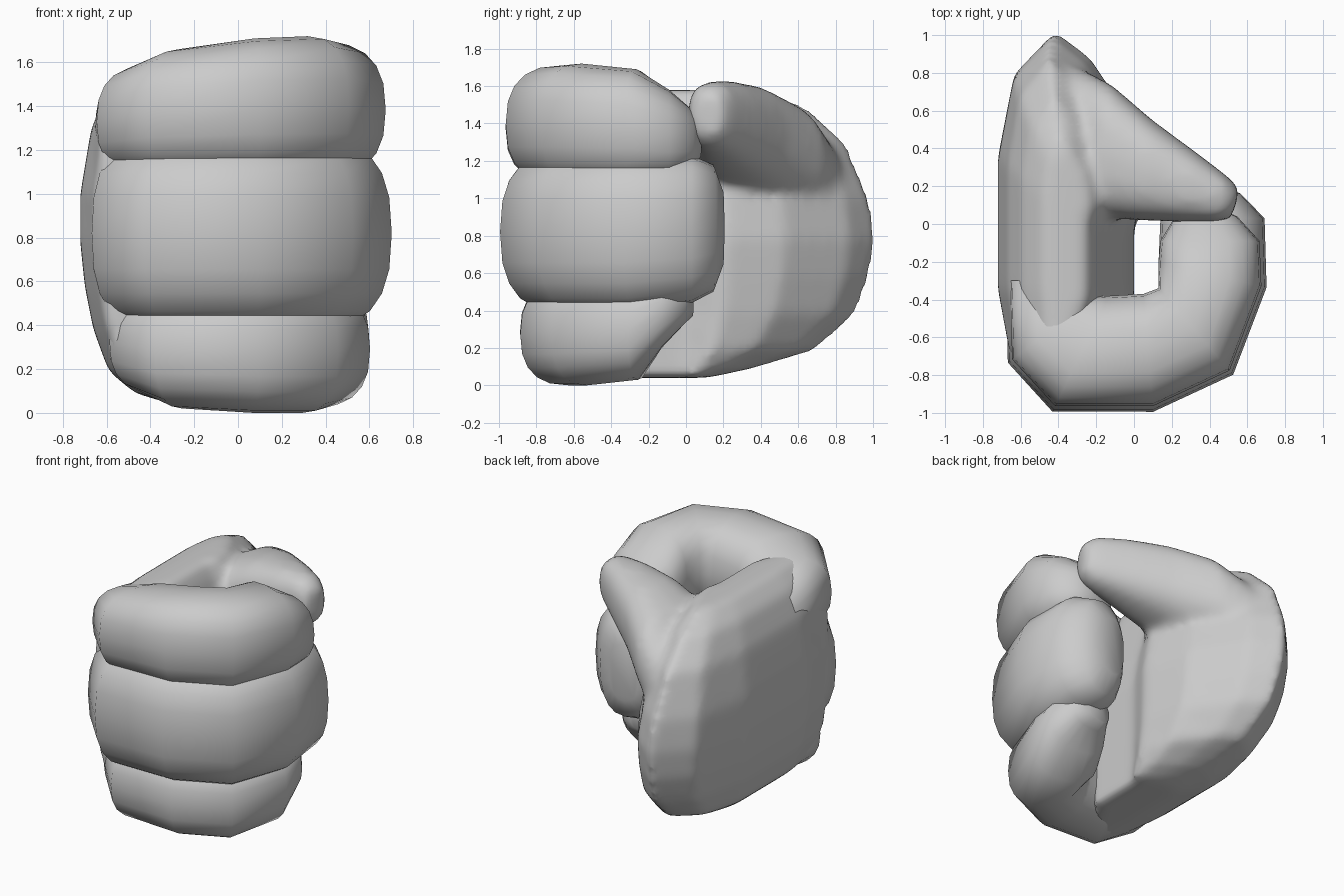
import bpy, bmesh, math
from mathutils import Vector

if "Cube" in bpy.data.objects:
    bpy.data.objects.remove(bpy.data.objects["Cube"])


def loft(name, rings):
    """Skin a list of closed rings and cap both ends."""
    bm = bmesh.new()
    vs = [[bm.verts.new(p) for p in r] for r in rings]
    n = len(vs[0])
    for a, b in zip(vs, vs[1:]):
        for i in range(n):
            j = (i + 1) % n
            bm.faces.new((a[i], a[j], b[j], b[i]))
    bm.faces.new(vs[0][::-1])
    bm.faces.new(vs[-1])
    bmesh.ops.recalc_face_normals(bm, faces=bm.faces)
    me = bpy.data.meshes.new(name)
    bm.to_mesh(me)
    bm.free()
    ob = bpy.data.objects.new(name, me)
    bpy.context.collection.objects.link(ob)
    return ob


def ring(outer, inner, lo, hi, n=20, power=0.8):
    """Upright rounded section between an outer and an inner plan point."""
    o, i = Vector((*outer, 0)), Vector((*inner, 0))
    mid, half = (o + i) / 2, (o - i) / 2
    pts = []
    for k in range(n):
        a = math.tau * k / n
        c, s = math.cos(a), math.sin(a)
        c = math.copysign(abs(c) ** power, c)
        s = math.copysign(abs(s) ** power, s)
        p = mid + half * c
        p.z = (lo + hi) / 2 + s * (hi - lo) / 2
        pts.append(p)
    return pts


def shrink(r, f, push):
    """Smaller copy of a ring, pushed along, to round off a tip."""
    c = sum(r, Vector()) / len(r)
    return [c + (p - c) * f + Vector(push) for p in r]


# palm: horizontal sections (z, left x, inner x, back y)
levels = [(.04, -.30, 0, .12), (.09, -.47, 0, .36), (.19, -.59, 0, .70),
          (.38, -.66, 0, .91), (.58, -.70, 0, .99), (.78, -.72, 0, 1.02),
          (1.0, -.72, -.04, .99), (1.3, -.67, -.14, .86),
          (1.48, -.59, -.2, .66), (1.58, -.47, -.26, .42)]
plan = [(.1, 0, -.72), (0, 0, -.35), (0, .35, 0), (.12, .78, 0), (.42, 1, 0),
        (.68, .86, 0), (1, .52, 0), (1.12, .2, 0), (1, 0, 0), (1, 0, -.4), (.5, 0, -.7)]
palm = loft("palm_and_thumb", [[(xl + t * (xi - xl), f * yb + y, z) for t, f, y in plan]
                               for z, xl, xi, yb in levels])

# thumb: tapers from the back of the palm to the finger tips
thumb_rings = [ring((-.35, .86), (-.5, .1), .75, 1.35),
               ring((-.12, .74), (-.25, .04), .95, 1.53),
               ring((.1, .55), (0, .02), 1.08, 1.61),
               ring((.33, .38), (.24, .01), 1.19, 1.63),
               ring((.5, .25), (.44, .01), 1.27, 1.62)]
thumb_rings.append(shrink(thumb_rings[-1], .65, (.07, -.02, 0)))
thumb = loft("thumb", thumb_rings)

# fuse thumb and palm into one smooth body
bpy.ops.object.select_all(action='DESELECT')
thumb.select_set(True)
palm.select_set(True)
bpy.context.view_layer.objects.active = palm
bpy.ops.object.join()
m = palm.modifiers.new("fuse", 'REMESH')
m.mode = 'VOXEL'
m.voxel_size = 0.03
m.use_smooth_shade = True
s = palm.modifiers.new("soften", 'SMOOTH')
s.factor = 0.5
s.iterations = 10

# fingers: shared plan path of (outer, inner) points curling round the hole
path = [((-.66, -.30), (-.22, -.30)), ((-.65, -.72), (-.2, -.38)),
        ((-.42, -.97), (-.13, -.38)), ((.1, -.97), (.05, -.37)),
        ((.51, -.78), (.13, -.34)), ((.68, -.33), (.13, -.2)),
        ((.67, 0), (.14, 0)), ((.55, .13), (.2, .10))]
fingers = {
    "top_finger": (.99, -.09, [1.08] * 6 + [1.1, 1.15],
                   [1.5, 1.58, 1.66, 1.71, 1.72, 1.69, 1.58, 1.48]),
    "middle_finger": (1.04, .03, [.4] * 6 + [.44, .5],
                      [1.24] * 6 + [1.23, 1.18]),
    "bottom_finger": (.86, -.13, [.15, .1, .02, 0, 0, .03, .2, .32],
                      [.55] * 6 + [.56, .56]),
}
for name, (reach, dy, los, his) in fingers.items():
    rings = []
    for k, ((o, i), lo, hi) in enumerate(zip(path, los, his)):
        o, i = Vector(o), Vector(i)
        if k >= 6:
            o.y += dy
            i.y += dy
        rings.append(ring(i + (o - i) * reach, i, lo, hi))
    rings.append(shrink(rings[-1], .6, (-.03, .05, 0)))
    loft(name, rings)

# smooth shading
for ob in bpy.context.collection.objects:
    ob.data.shade_smooth()
